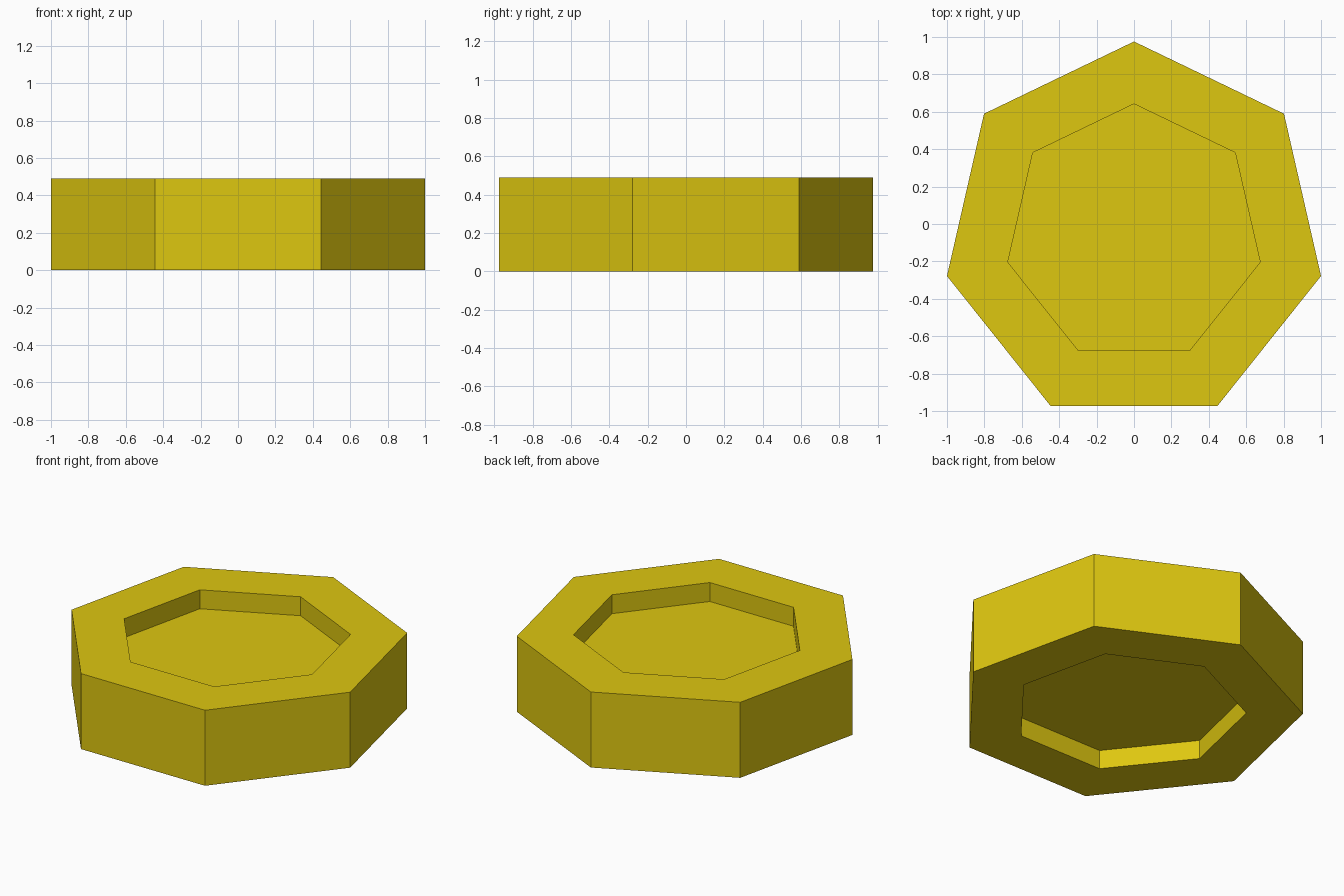
import bpy, bmesh, math

if "Cube" in bpy.data.objects:
    bpy.data.objects.remove(bpy.data.objects["Cube"])

SIDES = 7
CENTRE_Y = -0.05      # centres the bounding box on y = 0
OUTER_R, INNER_R = 1.0257, 0.692
HEIGHT, RECESS = 0.49, 0.123

yellow = bpy.data.materials.new("yellow")
yellow.diffuse_color = (0.73, 0.57, 0.005, 1.0)
yellow.use_nodes = True
yellow.node_tree.nodes["Principled BSDF"].inputs["Base Color"].default_value = yellow.diffuse_color


def ring(bm, radius, z):
    """Seven-sided ring of vertices with one corner pointing to +y."""
    angles = [math.pi / 2 + math.tau * i / SIDES for i in range(SIDES)]
    return [bm.verts.new((radius * math.cos(a), CENTRE_Y + radius * math.sin(a), z))
            for a in angles]


# Profile from the lower recess floor, round the outside, to the upper recess floor
profile = [(INNER_R, RECESS), (INNER_R, 0), (OUTER_R, 0),
           (OUTER_R, HEIGHT), (INNER_R, HEIGHT), (INNER_R, HEIGHT - RECESS)]

bm = bmesh.new()
rings = [ring(bm, r, z) for r, z in profile]
for low, high in zip(rings, rings[1:]):
    for i in range(SIDES):
        j = (i + 1) % SIDES
        bm.faces.new((low[i], low[j], high[j], high[i]))

# Recess floors
bm.faces.new(rings[0][::-1])
bm.faces.new(rings[-1])
bmesh.ops.recalc_face_normals(bm, faces=bm.faces)

mesh = bpy.data.meshes.new("heptagonal_disc")
bm.to_mesh(mesh)
bm.free()
mesh.materials.append(yellow)
disc = bpy.data.objects.new("heptagonal_disc", mesh)
bpy.context.collection.objects.link(disc)
